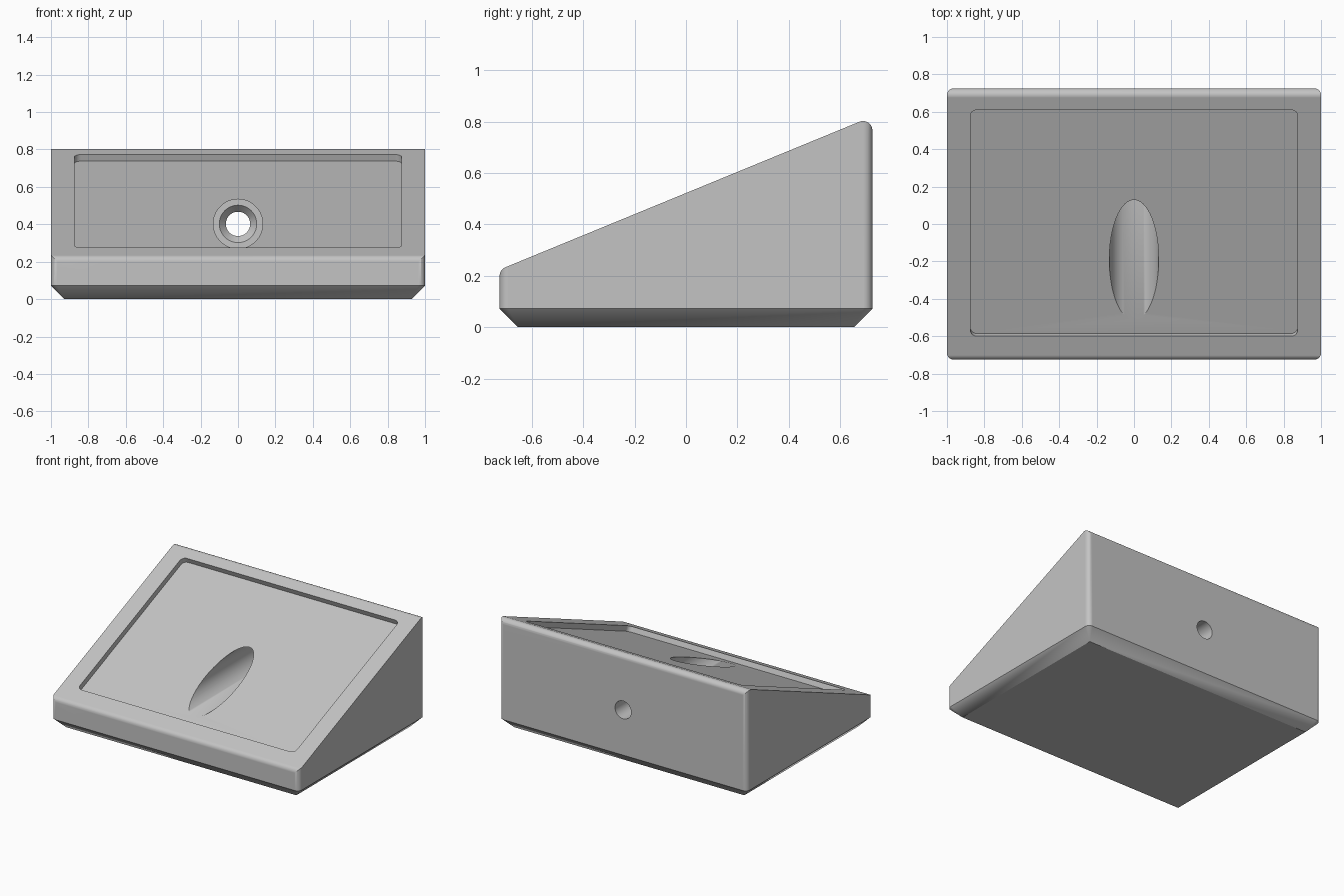
import bpy, bmesh, math
from mathutils import Vector, Matrix

if "Cube" in bpy.data.objects:
    bpy.data.objects.remove(bpy.data.objects["Cube"])

HALF_X, HALF_Y = 1.0, 0.725
MID_Z, SLOPE = 0.522, 0.411      # sloped top: z = MID_Z + SLOPE * y
CHAMFER = 0.072
TILT = math.atan(SLOPE)


def fillet(points, radii, steps=8):
    """Round the corners of a closed 2D polygon."""
    out = []
    for i, (p, r) in enumerate(zip(points, radii)):
        p = Vector(p)
        a = (Vector(points[i - 1]) - p).normalized()
        b = (Vector(points[(i + 1) % len(points)]) - p).normalized()
        if r == 0:
            out.append(p)
            continue
        half = a.angle(b) / 2
        centre = p + (a + b).normalized() * (r / math.sin(half))
        start = p + a * (r / math.tan(half)) - centre
        end = p + b * (r / math.tan(half)) - centre
        sweep = start.angle(end)
        for k in range(steps + 1):
            t = k / steps
            out.append(centre + (start * math.sin((1 - t) * sweep)
                                 + end * math.sin(t * sweep)) / math.sin(sweep))
    return out


def rectangle(hx, hy, r):
    return fillet([(-hx, -hy), (hx, -hy), (hx, hy), (-hx, hy)], [r] * 4)


def make_object(name, bm, matrix=Matrix()):
    bmesh.ops.recalc_face_normals(bm, faces=bm.faces)
    mesh = bpy.data.meshes.new(name)
    bm.to_mesh(mesh)
    bm.free()
    mesh.transform(matrix)
    obj = bpy.data.objects.new(name, mesh)
    bpy.context.collection.objects.link(obj)
    return obj


def prism(name, outline, low, high, matrix=Matrix()):
    """Extrude a 2D outline from low to high along local z."""
    bm = bmesh.new()
    face = bm.faces.new([bm.verts.new((p.x, p.y, low)) for p in outline])
    top = bmesh.ops.extrude_face_region(bm, geom=[face])["geom"]
    bmesh.ops.translate(bm, vec=(0, 0, high - low),
                        verts=[v for v in top if isinstance(v, bmesh.types.BMVert)])
    return make_object(name, bm, matrix)


def combine(target, tool, operation):
    mod = target.modifiers.new(operation.title(), 'BOOLEAN')
    mod.operation, mod.solver, mod.object = operation, 'EXACT', tool
    bpy.context.view_layer.objects.active = target
    bpy.ops.object.modifier_apply(modifier=mod.name)
    bpy.data.objects.remove(tool)


# Block with rounded upright edges and a chamfered foot
bm = bmesh.new()
for p in rectangle(HALF_X, HALF_Y, 0.035):
    for z in (CHAMFER, 1.0):
        bm.verts.new((p.x, p.y, z))
for sx in (-1, 1):
    for sy in (-1, 1):
        bm.verts.new((sx * (HALF_X - CHAMFER), sy * (HALF_Y - CHAMFER), 0))
bmesh.ops.convex_hull(bm, input=bm.verts[:])
bmesh.ops.dissolve_limit(bm, angle_limit=0.01, verts=bm.verts[:], edges=bm.edges[:])
body = make_object("wedge_body", bm)

# Side profile gives the sloped top with rounded front and back edges
y = HALF_Y
side = fillet([(-y, -0.1), (y, -0.1), (y, MID_Z + SLOPE * y), (-y, MID_Z - SLOPE * y)],
              [0, 0, 0.036, 0.036])
to_side = Matrix(((0, 0, 1, 0), (1, 0, 0, 0), (0, 1, 0, 0), (0, 0, 0, 1)))
combine(body, prism("side_profile", side, -1.2, 1.2, to_side), 'INTERSECT')

# Shallow recess sunk square to the slope
centre_y = 0.005
place = (Matrix.Translation((0, centre_y, MID_Z + SLOPE * centre_y))
         @ Matrix.Rotation(TILT, 4, 'X'))
panel = rectangle(0.875, 0.605 / math.cos(TILT), 0.035)
combine(body, prism("recess", panel, -0.038, 0.2, place), 'DIFFERENCE')

# Stepped screw bore running front to back
bm = bmesh.new()
profile = [(0, -0.58), (0.132, -0.58), (0.132, 0.45), (0.1, 0.45),
           (0.065, 0.49), (0.065, 0.9), (0, 0.9)]
verts = [bm.verts.new((r, along, 0)) for r, along in profile]
edges = [bm.edges.new(pair) for pair in zip(verts, verts[1:])]
bmesh.ops.spin(bm, geom=verts + edges, cent=(0, 0, 0), axis=(0, 1, 0),
               angle=math.tau, steps=64)
bmesh.ops.remove_doubles(bm, verts=bm.verts[:], dist=0.0001)
bore = make_object("screw_bore", bm, Matrix.Translation((0, 0, 0.402)))
combine(body, bore, 'DIFFERENCE')

# Single plain grey
grey = bpy.data.materials.new("plain_grey")
grey.use_nodes = True
colour = (0.55, 0.55, 0.55, 1)
grey.diffuse_color = colour
grey.node_tree.nodes["Principled BSDF"].inputs["Base Color"].default_value = colour
body.data.materials.clear()
body.data.materials.append(grey)
for face in body.data.polygons:
    face.material_index = 0

# Smooth the rounded edges while the flat faces stay flat
bpy.ops.object.select_all(action='DESELECT')
body.select_set(True)
bpy.context.view_layer.objects.active = body
bpy.ops.object.shade_smooth_by_angle(angle=math.radians(30))
weighted = body.modifiers.new("Flat Faces", 'WEIGHTED_NORMAL')
weighted.keep_sharp = True
